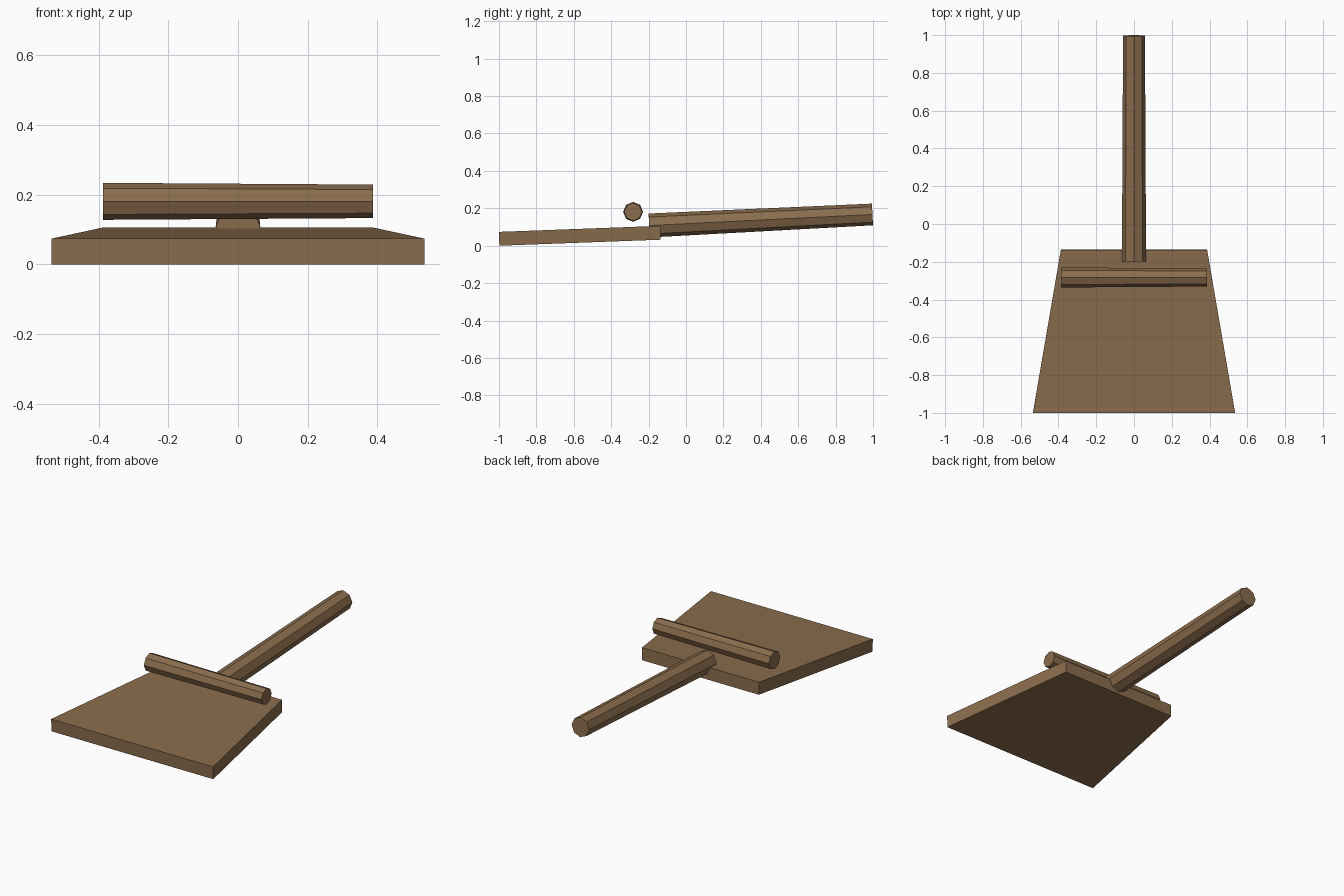
import bpy, bmesh, math
from mathutils import Vector, Matrix

cube = bpy.data.objects.get("Cube")
if cube:
    bpy.data.objects.remove(cube, do_unlink=True)

# One plain wood colour
wood = bpy.data.materials.new("brown wood")
wood.use_nodes = True
color = (0.258, 0.153, 0.074, 1)
wood.diffuse_color = color
wood.node_tree.nodes["Principled BSDF"].inputs["Base Color"].default_value = color


def finish(name, bm):
    bmesh.ops.recalc_face_normals(bm, faces=bm.faces)
    mesh = bpy.data.meshes.new(name)
    bm.to_mesh(mesh)
    bm.free()
    mesh.materials.append(wood)
    obj = bpy.data.objects.new(name, mesh)
    bpy.context.collection.objects.link(obj)
    return obj


def rod(name, start, end, r_start, r_end):
    """Eight-sided tapered rod with a corner pointing up."""
    start, end = Vector(start), Vector(end)
    axis = (end - start).normalized()
    side = axis.cross(Vector((0, 0, 1))).normalized()
    up = side.cross(axis)
    frame = Matrix((side, up, axis)).transposed().to_4x4()
    bm = bmesh.new()
    bmesh.ops.create_cone(bm, cap_ends=True, segments=8, radius1=r_start,
                          radius2=r_end, depth=(end - start).length,
                          matrix=Matrix.Translation((start + end) / 2) @ frame)
    return finish(name, bm)


# Blade: tapered slab rising gently towards the back
bm = bmesh.new()
bmesh.ops.create_cube(bm, size=1)
for v in bm.verts:
    back, top = v.co.y > 0, v.co.z > 0
    half_width = 0.387 if back else 0.535
    v.co.x = math.copysign(half_width, v.co.x)
    v.co.y = (-0.135 if back else -0.998) - (0.002 if top else 0)
    v.co.z = (0.032 if back else 0) + (0.074 if top else 0)
finish("blade", bm)

# Long handle and raised cross grip
rod("handle", (0, -0.197, 0.108), (0, 0.997, 0.167), 0.064, 0.058)
rod("cross_grip", (-0.387, -0.283, 0.181), (0.387, -0.283, 0.181), 0.053, 0.048)
